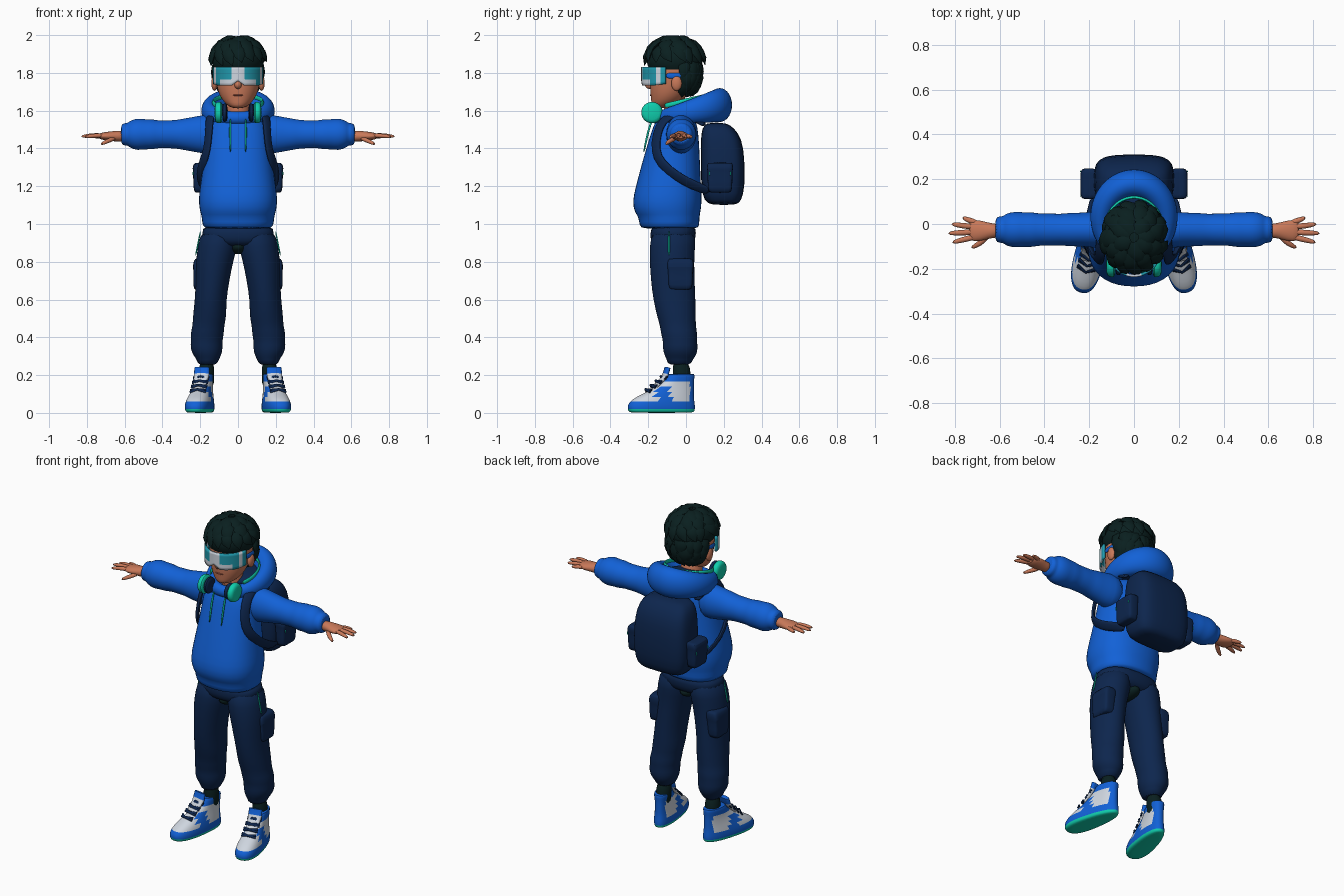
import bpy, bmesh, random
from math import sin, cos, pi, radians
from mathutils import Vector, Matrix

if "Cube" in bpy.data.objects:
    bpy.data.objects.remove(bpy.data.objects["Cube"])
random.seed(4)
X, Y, Z = Vector((1, 0, 0)), Vector((0, 1, 0)), Vector((0, 0, 1))


def material(name, rgb):
    m = bpy.data.materials.new(name)
    m.use_nodes = True
    m.diffuse_color = (*rgb, 1)
    m.node_tree.nodes["Principled BSDF"].inputs["Base Color"].default_value = (*rgb, 1)
    return m


BLUE = material("hoodie blue", (.006, .12, .68))
NAVY = material("navy cloth", (.004, .019, .075))
HAIR = material("dark green black", (.003, .014, .014))
SKIN = material("skin", (.58, .19, .1))
LIP = material("lip", (.4, .1, .065))
TEAL = material("bright teal", (.005, .62, .42))
WHITE = material("pale grey", (.62, .67, .74))
LENS = material("lens cyan", (.015, .32, .42))


def ring(c, u, v, a, b, n=20, p=2):
    """Superellipse cross-section round c."""
    out = []
    for i in range(n):
        s, t = sin(2 * pi * i / n), cos(2 * pi * i / n)
        f = lambda k: (1 if k > 0 else -1) * abs(k) ** (2 / p)
        out.append(Vector(c) + u * a * f(t) + v * b * f(s))
    return out


def skin(bm, rings, closed=False):
    vs = [[bm.verts.new(q) for q in r] for r in rings]
    n = len(vs[0])
    for k in range(len(vs) if closed else len(vs) - 1):
        a, b = vs[k], vs[(k + 1) % len(vs)]
        for i in range(n):
            bm.faces.new((a[i], a[(i + 1) % n], b[(i + 1) % n], b[i]))
    if not closed:
        bm.faces.new(vs[0])
        bm.faces.new(vs[-1])


def finish(bm, name, mats, mirror=False, sub=0, angle=60):
    bmesh.ops.recalc_face_normals(bm, faces=bm.faces)
    me = bpy.data.meshes.new(name)
    bm.to_mesh(me)
    bm.free()
    ob = bpy.data.objects.new(name, me)
    bpy.context.collection.objects.link(ob)
    for m in mats if isinstance(mats, list) else [mats]:
        me.materials.append(m)
    bpy.ops.object.select_all(action='DESELECT')
    ob.select_set(True)
    bpy.context.view_layer.objects.active = ob
    bpy.ops.object.shade_smooth_by_angle(angle=radians(angle))
    if mirror:
        ob.modifiers.new("Mirror", 'MIRROR').use_mirror_merge = False
    if sub:
        s = ob.modifiers.new("Subdivision", 'SUBSURF')
        s.levels = s.render_levels = sub
    return ob


def loft_z(name, mat, rows, p=2, **kw):
    """Rows of z, centre x, centre y, radius x, radius y."""
    bm = bmesh.new()
    skin(bm, [ring((x, y, z), X, Y, a, b, p=p) for z, x, y, a, b in rows])
    return finish(bm, name, mat, sub=1, **kw)


def loft_x(name, mat, y, z, rows, **kw):
    """Rows of x, radius y, radius z."""
    bm = bmesh.new()
    skin(bm, [ring((x, y, z), Y, Z, a, b) for x, a, b in rows])
    return finish(bm, name, mat, sub=1, **kw)


def tube(bm, pts, widths, flat, centre, n=8, p=2):
    """Strip along pts whose flat side faces away from centre."""
    pts = [Vector(q) for q in pts]
    if not isinstance(widths, (list, tuple)):
        widths = [widths] * len(pts)
    rings = []
    for i, q in enumerate(pts):
        t = (pts[min(i + 1, len(pts) - 1)] - pts[max(i - 1, 0)]).normalized()
        u = t.cross(q - Vector(centre)).normalized()
        rings.append(ring(q, u, u.cross(t), widths[i], widths[i] * flat, n, p))
    skin(bm, rings)


def tubes(name, mat, paths, widths, flat, centre, mirror=True, sub=1, p=2):
    bm = bmesh.new()
    for pts in paths:
        tube(bm, pts, widths, flat, centre, p=p)
    return finish(bm, name, mat, mirror, sub)


def ball(name, mat, c, r, mirror=False):
    bm = bmesh.new()
    bmesh.ops.create_uvsphere(bm, u_segments=24, v_segments=14, radius=1)
    bm.transform(Matrix.Translation(c) @ Matrix.Diagonal((*r, 1)))
    return finish(bm, name, mat, mirror)


# Hoodie body, sleeves and hood
loft_z("hoodie_body", BLUE, [
    (.975, 0, -.085, .172, .145), (.985, 0, -.088, .19, .16), (1.04, 0, -.09, .194, .163),
    (1.06, 0, -.098, .202, .176), (1.12, 0, -.1, .213, .187), (1.2, 0, -.093, .203, .174),
    (1.3, 0, -.082, .188, .159), (1.4, 0, -.07, .176, .142), (1.48, 0, -.06, .172, .127),
    (1.54, 0, -.055, .15, .112), (1.585, 0, -.05, .1, .08)], p=2.3)
loft_x("sleeves", BLUE, -.025, 1.475, [
    (.1, .085, .105), (.18, .082, .105), (.25, .075, .09), (.29, .076, .084), (.33, .07, .075),
    (.38, .074, .075), (.42, .071, .073), (.46, .08, .082), (.49, .077, .079), (.53, .082, .087),
    (.57, .074, .074), (.583, .06, .06), (.6, .06, .06), (.622, .055, .054)], mirror=True)
bm = bmesh.new()
rings = []
for i in range(28):
    a = 2 * pi * i / 28
    t = (1 - cos(a)) / 2
    out = Vector((sin(a), -cos(a), 0))
    c = Vector((.147 * sin(a), .015 - .165 * cos(a), 1.56 + .07 * t))
    rings.append(ring(c, out, Z, .032 + .036 * t, .035 + .058 * t, 14))
skin(bm, rings, True)
finish(bm, "hood", BLUE, sub=1)
ball("hood_lining", NAVY, (0, .04, 1.6), (.13, .14, .045))
tubes("drawstrings", TEAL, [[(.04, -.175, 1.56), (.042, -.2, 1.5), (.04, -.225, 1.37)]],
      .006, 1, (0, 0, 1.45))

# Trousers
loft_z("trouser_legs", NAVY, [
    (.25, .162, -.035, .05, .062), (.285, .16, -.033, .06, .07), (.3, .162, -.03, .072, .083),
    (.34, .167, -.03, .088, .095), (.38, .166, -.032, .083, .09), (.42, .163, -.036, .09, .098),
    (.46, .157, -.043, .084, .095), (.51, .15, -.05, .09, .104), (.6, .145, -.062, .084, .113),
    (.7, .135, -.07, .09, .117), (.8, .125, -.075, .1, .119), (.88, .108, -.072, .106, .122),
    (.98, .1, -.065, .095, .118)], mirror=True)
loft_z("trouser_hips", NAVY, [(.875, 0, -.07, .13, .09), (.91, 0, -.07, .185, .12),
                              (.95, 0, -.068, .193, .122), (1.0, 0, -.065, .19, .12)], p=2.5)
ball("trouser_gusset", HAIR, (0, -.065, .88), (.05, .1, .04))
loft_z("cargo_pockets", NAVY, [(.65, .2, -.03, .03, .055), (.665, .2, -.03, .038, .066),
                               (.76, .198, -.03, .036, .066), (.765, .198, -.03, .043, .071),
                               (.81, .195, -.03, .039, .07), (.82, .19, -.03, .03, .06)],
       p=5, mirror=True)
tubes("trouser_side_trim", TEAL, [[(.197, -.09, .97), (.215, -.09, .88), (.225, -.09, .83)]],
      .005, .8, (0, -.09, .9))
loft_z("socks", HAIR, [(.12, .17, -.02, .045, .05), (.2, .168, -.02, .042, .047),
                       (.28, .165, -.03, .042, .047)], mirror=True)

# Shoes, turned outwards
TURN = Matrix.Translation((.17, 0, 0)) @ Matrix.Rotation(radians(12), 4, 'Z')
bm = bmesh.new()
rings = []
for z, heel, toe, w in [(0, .03, -.295, .052), (.006, .045, -.31, .062), (.02, .048, -.315, .066),
                        (.04, .048, -.315, .066), (.06, .045, -.303, .064),
                        (.085, .042, -.268, .059), (.11, .042, -.212, .053),
                        (.14, .042, -.165, .049), (.165, .042, -.125, .048),
                        (.19, .045, -.105, .05), (.208, .045, -.095, .049),
                        (.205, .03, -.08, .037)]:
    r = ring((0, (heel + toe) / 2, z), X, Y, w, (heel - toe) / 2, 36, 2.4)
    rings.append([Vector((q.x * (.88 - .9 * q.y), q.y, q.z)) for q in r])
skin(bm, rings)
for f in bm.faces:
    c = f.calc_center_median()
    eyestay = -.17 < c.y < -.1 and .06 < c.z < .14 and abs(c.x) > .03
    blue = c.z < .06 or c.z > .16 or c.y > .015 or eyestay
    f.material_index = 0 if c.z < .02 else 1 if blue else 2
bm.transform(TURN)
finish(bm, "shoes", [TEAL, BLUE, WHITE], mirror=True, sub=1)
bm = bmesh.new()
tube(bm, [(0, -.165, .14), (0, -.13, .175), (0, -.11, .205), (0, -.1, .24)],
     [.035, .038, .042, .04], .3, (0, 0, .1), 12, 3)
for f in bm.faces:
    f.material_index = int(f.calc_center_median().z > .205)
bm.transform(TURN)
finish(bm, "shoe_tongues", [WHITE, BLUE], mirror=True)
bm = bmesh.new()
for i in range(4):
    y, z = -.215 + .028 * i, .117 + .023 * i
    for s in (-1, 1):
        tube(bm, [(-.042 * s, y + .012, z - .006), (0, y - .006, z + .008),
                  (.042 * s, y + .02, z + .004)], .007, .7, (0, 0, 0), 6)
bm.transform(TURN)
finish(bm, "shoe_laces", NAVY, mirror=True)

# Hands
loft_x("palms", SKIN, -.03, 1.465, [(.6, .032, .03), (.64, .033, .029), (.67, .043, .026),
                                    (.71, .05, .021), (.74, .04, .014)], mirror=True)
for name, pts in {
    "little_fingers": [(.7, .005, 1.465), (.735, .016, 1.465), (.768, .03, 1.46)],
    "ring_fingers": [(.71, -.013, 1.468), (.77, -.007, 1.468), (.818, 0, 1.46)],
    "middle_fingers": [(.71, -.036, 1.47), (.78, -.039, 1.47), (.833, -.042, 1.462)],
    "index_fingers": [(.71, -.058, 1.468), (.765, -.07, 1.468), (.815, -.084, 1.46)],
    "thumbs": [(.65, -.05, 1.455), (.69, -.09, 1.44), (.728, -.107, 1.42)],
}.items():
    tubes(name, SKIN, [pts], [.015, .014, .009], .9, (.7, -.03, 1))

# Head
loft_z("neck", SKIN, [(1.54, 0, -.05, .07, .07), (1.6, 0, -.055, .062, .062),
                      (1.7, 0, -.06, .062, .062)])
loft_z("head", SKIN, [
    (1.612, 0, -.135, .03, .035), (1.63, 0, -.118, .06, .066), (1.66, 0, -.097, .088, .088),
    (1.7, 0, -.085, .107, .107), (1.75, 0, -.07, .118, .121), (1.8, 0, -.062, .125, .132),
    (1.85, 0, -.06, .125, .136), (1.9, 0, -.06, .115, .125), (1.94, 0, -.06, .08, .09)])
ball("nose", SKIN, (0, -.193, 1.737), (.019, .024, .022))
ball("ears", SKIN, (.125, -.05, 1.745), (.016, .028, .04), True)
ball("mouth", LIP, (0, -.183, 1.682), (.026, .008, .005))

# Wraparound visor with pale bands, and its strap
bm = bmesh.new()
rows = []
for i in range(33):
    a = radians(-78 + 156 * i / 32)
    edge = abs(a) / radians(78)
    low = 1.732 + .026 * max(0, 1 - edge * 5) + .025 * max(0, edge - .6)
    rows.append([bm.verts.new((.124 * sin(a), -.075 - .15 * cos(a), low + (1.832 - low) * k / 6))
                 for k in range(7)])
for a, b in zip(rows, rows[1:]):
    for k in range(6):
        f = bm.faces.new((a[k], b[k], b[k + 1], a[k + 1]))
        c = f.calc_center_median()
        side = abs(c.x)
        f.material_index = int(side < .035 or (c.z < 1.77 and side < .085) or .105 < side < .114)
ob = finish(bm, "visor", [LENS, WHITE])
ob.modifiers.new("Solidify", 'SOLIDIFY').thickness = -.012
tubes("visor_strap", BLUE, [[(.121, -.11, 1.785), (.129, -.07, 1.785), (.125, 0, 1.785),
                             (.08, .06, 1.785)]], .016, .35, (0, -.06, 1.785))

# Hair: two rounded masses covered with overlapping locks
ball("hair_cap", HAIR, (0, -.06, 1.868), (.138, .148, .112))
ball("hair_back", HAIR, (0, -.002, 1.79), (.116, .082, .118))
bm = bmesh.new()
C, R = Vector((0, -.06, 1.862)), Vector((.139, .15, .124))
C2, R2 = Vector((0, -.02, 1.80)), Vector((.126, .098, .13))


def lock(c, r, az, top, tip, swirl, width):
    pts = []
    for k, lift in enumerate((.97, 1.04, 1.07, 1.1)):
        th = radians(top + (tip - top) * k / 3)
        a = az + swirl * k / 3
        d = Vector((sin(th) * cos(a), sin(th) * sin(a), cos(th)))
        pts.append(c + Vector(x * y for x, y in zip(d, r)) * lift)
    tube(bm, pts, [width * .8, width, width * .75, .003], .42, c, 6)


for top, tip, count, width in [(8, 48, 7, .04), (28, 72, 11, .04), (52, 94, 15, .036)]:
    for i in range(count):
        az = 2 * pi * (i + random.uniform(-.25, .25)) / count
        lock(C, R, az, top, tip + random.uniform(-5, 6), random.uniform(.1, .5), width)
for top, tip, count in [(60, 105, 9), (85, 132, 8), (105, 150, 7)]:
    for i in range(count):
        az = radians(8 + 164 * i / (count - 1))
        lock(C2, R2, az, top, tip + random.uniform(-5, 5), random.uniform(-.25, .25), .032)
finish(bm, "hair_locks", HAIR, angle=40)

# Headphones resting round the neck
loft_x("headphone_cups", TEAL, -.18, 1.59, [(.084, .05, .05), (.088, .058, .058),
                                            (.112, .058, .058), (.125, .045, .045)], mirror=True)
loft_x("headphone_pads", NAVY, -.18, 1.59, [(.056, .035, .035), (.06, .05, .05),
                                            (.086, .053, .053)], mirror=True)
arc = [(.132 * sin(a), -.03 + .15 * cos(a), 1.645 + .035 * cos(a))
       for a in (radians(-125 + 250 * i / 20) for i in range(21))]
tubes("headphone_band", TEAL, [arc], .014, .5, (0, -.03, 1.64), mirror=False)

# Backpack with side pockets and shoulder straps
loft_z("backpack", NAVY, [
    (1.1, 0, .2, .13, .065), (1.12, 0, .195, .165, .1), (1.2, 0, .195, .182, .118),
    (1.35, 0, .195, .182, .116), (1.45, 0, .187, .172, .11), (1.51, 0, .17, .152, .085),
    (1.538, 0, .16, .11, .05)], p=3.6)
loft_z("backpack_side_pockets", NAVY, [
    (1.165, .2, .18, .025, .055), (1.175, .203, .18, .034, .066), (1.285, .203, .18, .034, .066),
    (1.29, .203, .18, .039, .07), (1.32, .2, .18, .036, .068), (1.325, .195, .18, .025, .06)],
       p=5, mirror=True)
tubes("backpack_trim", TEAL, [[(.238, y, 1.255), (.238, y, 1.28)] for y in (.125, .235)],
      .004, .8, (0, .18, 1.26))
tubes("shoulder_straps", NAVY, [[
    (.135, .11, 1.52), (.14, .03, 1.575), (.145, -.06, 1.585), (.15, -.125, 1.55),
    (.155, -.155, 1.48), (.163, -.165, 1.39), (.188, -.135, 1.32), (.205, -.05, 1.25),
    (.195, .05, 1.2), (.17, .13, 1.17)]], .03, .4, (0, -.05, 1.4), p=3)
